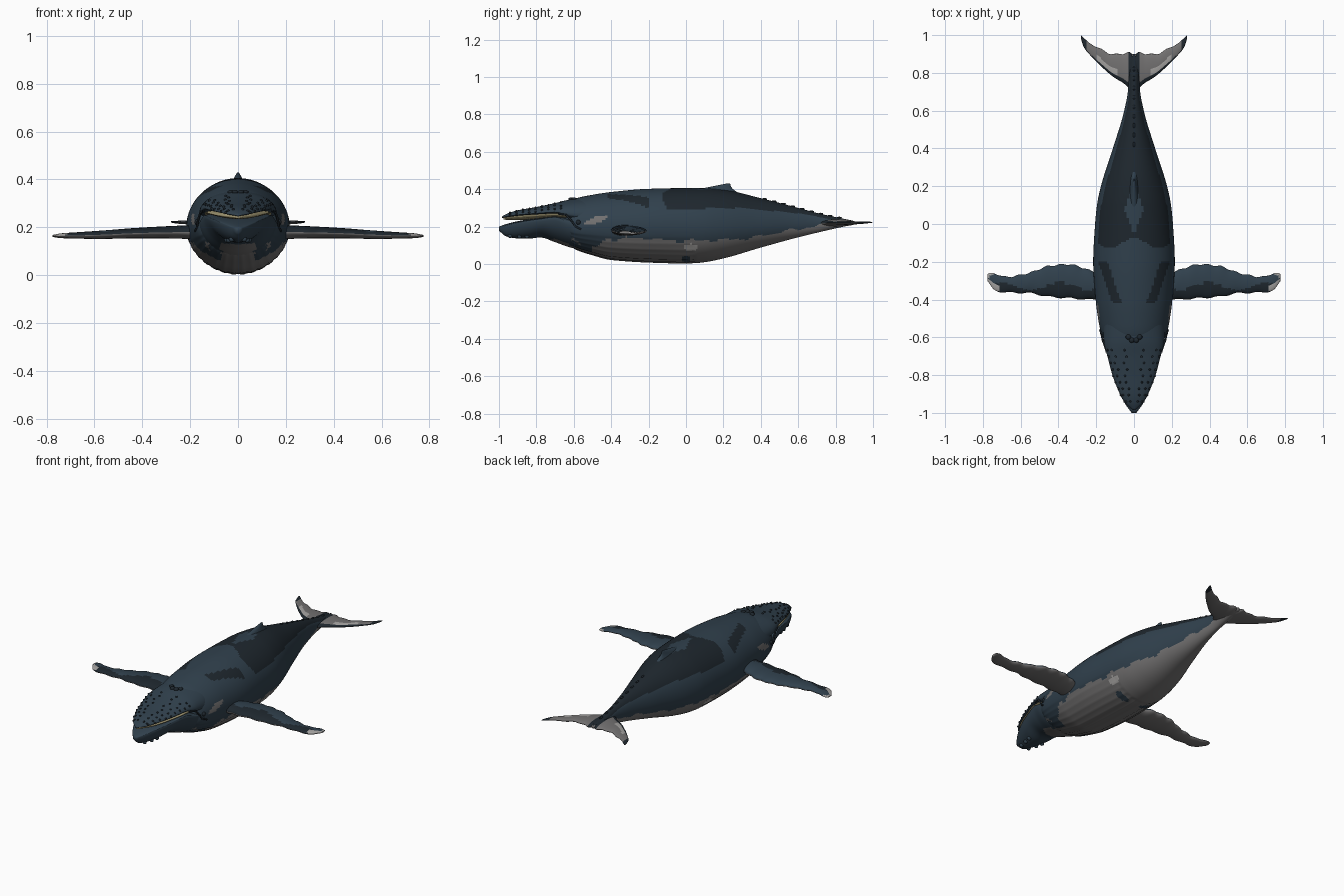
import bpy, bmesh, math, random
from mathutils import Vector

random.seed(4)
cube = bpy.data.objects.get("Cube")
if cube:
    bpy.data.objects.remove(cube)


def material(name, rgb):
    m = bpy.data.materials.new(name)
    m.use_nodes = True
    m.diffuse_color = (*rgb, 1)
    bsdf = m.node_tree.nodes["Principled BSDF"]
    bsdf.inputs["Base Color"].default_value = (*rgb, 1)
    bsdf.inputs["Roughness"].default_value = 0.7
    return m


NAVY, DARK, GREY, PALE, HORN = range(5)
MATS = [material("navy skin", (.03, .052, .074)), material("dark skin", (.013, .02, .027)),
        material("belly grey", (.17, .165, .165)), material("pale patch", (.38, .37, .36)),
        material("baleen", (.38, .33, .18))]


def interp(table, t):
    """Smooth row lookup without overshoot; the first column is the key."""
    t = min(max(t, table[0][0]), table[-1][0])
    i = 0
    while i < len(table) - 2 and t > table[i + 1][0]:
        i += 1
    h = table[i + 1][0] - table[i][0]
    s = (t - table[i][0]) / h

    def slope(j, c):
        return (table[j + 1][c] - table[j][c]) / (table[j + 1][0] - table[j][0])

    def tangent(j, c):
        if j == 0 or j == len(table) - 1:
            return slope(min(j, len(table) - 2), c)
        a, b = slope(j - 1, c), slope(j, c)
        return 2 * a * b / (a + b) if a * b > 0 else 0

    return [(1 + 2 * s) * (1 - s) ** 2 * table[i][c] + s * s * (3 - 2 * s) * table[i + 1][c]
            + h * s * (1 - s) * ((1 - s) * tangent(i, c) - s * tangent(i + 1, c))
            for c in range(1, len(table[0]))]


def finish(name, bm, rule, mirror=False):
    bmesh.ops.recalc_face_normals(bm, faces=bm.faces)
    bm.normal_update()
    for f in bm.faces:
        f.material_index = rule(f.calc_center_median(), f.normal)
        f.smooth = True
    me = bpy.data.meshes.new(name)
    bm.to_mesh(me)
    bm.free()
    for m in MATS:
        me.materials.append(m)
    ob = bpy.data.objects.new(name, me)
    bpy.context.collection.objects.link(ob)
    if mirror:
        ob.modifiers.new("mirror", 'MIRROR')
    return ob


def loft(name, section, t0, t1, rings, sides, rule, mirror=False, ease=False):
    bm = bmesh.new()
    rows = []
    for i in range(rings + 1):
        s = i / rings
        s = (1 - math.cos(math.pi * s)) / 2 if ease else s
        rows.append([bm.verts.new(section(t0 + (t1 - t0) * s, math.tau * k / sides))
                     for k in range(sides)])
    for a, b in zip(rows, rows[1:]):
        for k in range(sides):
            bm.faces.new((a[k], a[k - 1], b[k - 1], b[k]))
    bm.faces.new(rows[0])
    bm.faces.new(rows[-1])
    return finish(name, bm, rule, mirror)


def trunk(table):
    """Cross-section along y: half width, bottom, widest height, top."""
    def section(y, a):
        w, bot, mid, top = interp(table, y)
        s = math.sin(a)
        return Vector((w * math.cos(a), y, mid + s * (top - mid if s > 0 else mid - bot)))
    return section


def blade(table, knob=0):
    """Cross-section along x: front edge, back edge, half thickness, height."""
    def section(x, a):
        front, back, th, z = interp(table, x)
        front += knob * math.sin(x * 60)
        back += knob * math.sin(x * 85)
        return Vector((x, (front + back) / 2 - (back - front) / 2 * math.cos(a),
                       z + th * math.sin(a)))
    return section


def plain(colour):
    return lambda c, n: colour


def spot(c, y, z, ry, rz):
    return ((c.y - y) / ry) ** 2 + ((c.z - z) / rz) ** 2 < 1


# Body with grey belly, dark back and pale side patches
BODY = [(-.67, .11, .14, .21, .29), (-.59, .17, .076, .2, .35), (-.5, .19, .045, .2, .37),
        (-.4, .203, .02, .2, .385), (-.2, .216, .006, .2, .402), (0, .206, .001, .2, .406),
        (.1, .196, .01, .2, .405), (.2, .175, .03, .2, .397), (.4, .112, .088, .21, .352),
        (.6, .052, .143, .218, .3), (.72, .031, .172, .22, .268), (.82, .028, .195, .22, .247),
        (.9, .012, .212, .22, .23)]
WATERLINE = [(-1, .1), (-.82, .12), (-.72, .14), (-.6, .13), (-.5, .085), (-.42, .13), (-.3, .14),
             (0, .125), (.3, .135), (.5, .17), (.7, .203), (.9, .222)]
body_section = trunk(BODY)


def skin(c, n):
    x = abs(c.x)
    line = interp(WATERLINE, c.y)[0] + .006 * math.sin(c.y * 37) + .004 * math.sin(c.y * 71)
    if spot(c, .025, .09, .038, .018):
        return PALE
    if spot(c, 0, .025, .022, .02) and x > .04:
        return NAVY
    if spot(c, -.48, .235 + .3 * (c.y + .48), .06, .018):
        return GREY
    if c.z < line:
        return NAVY if c.y < -.5 and .07 < x < .12 else GREY
    if n.z > .45:
        hump = x < .05 - abs(c.y - .08) * .35
        band = -.42 < c.y < -.2 and abs(x - .233 - .34 * c.y) < .025
        if band or (c.y > -.1 + .03 * math.cos(x * 25) and not hump):
            return DARK
    return NAVY


def pleated(y, a):
    p = body_section(y, a)
    if math.sin(a) < -.35 and y < .05:
        p.z += .0025 * (1 + math.cos(a * 32))
    return p


loft("body", pleated, -.67, .9, 150, 96, skin)

# Head: rostrum, baleen and lower jaw
ROSTRUM = [(-.985, .006, .246, .25, .254), (-.95, .045, .25, .256, .272),
           (-.9, .075, .256, .263, .287), (-.8, .114, .263, .271, .305),
           (-.7, .141, .266, .278, .326), (-.62, .16, .23, .265, .345), (-.5, .165, .2, .25, .36)]
JAW = [(-1, .012, .178, .193, .2), (-.96, .042, .147, .206, .214), (-.9, .075, .137, .221, .229),
       (-.84, .1, .136, .232, .239), (-.78, .119, .142, .24, .247), (-.7, .14, .117, .25, .257),
       (-.63, .158, .092, .225, .25), (-.5, .172, .06, .2, .24)]
BALEEN = [(-.975, .01, .237, .243, .25), (-.9, .07, .235, .25, .262), (-.8, .109, .24, .256, .27),
          (-.7, .136, .245, .262, .276), (-.63, .14, .24, .255, .275)]
rostrum_section, jaw_section = trunk(ROSTRUM), trunk(JAW)
loft("rostrum", rostrum_section, -.985, -.5, 48, 48, plain(NAVY))
loft("lower_jaw", jaw_section, -1, -.5, 48, 48, skin)
loft("baleen", trunk(BALEEN), -.975, -.63, 32, 32, plain(HORN))


# Mouth corner crease
crease = bpy.data.curves.new("mouth_crease", 'CURVE')
crease.dimensions = '3D'
crease.bevel_depth = .005
spline = crease.splines.new('POLY')
path = [(-.68, .144, .268), (-.64, .157, .262), (-.615, .166, .235), (-.59, .171, .2), (-.56, .18, .185)]
spline.points.add(len(path) - 1)
for pt, (y, x, z) in zip(spline.points, path):
    pt.co = (x, y, z, 1)
crease.materials.append(MATS[DARK])
crease_ob = bpy.data.objects.new("mouth_crease", crease)
bpy.context.collection.objects.link(crease_ob)
crease_ob.modifiers.new("mirror", 'MIRROR')


def bumps(name, places, colour, stretch=(1, 1, 1)):
    bm = bmesh.new()
    for p, r in places:
        made = bmesh.ops.create_icosphere(bm, subdivisions=2, radius=r)["verts"]
        bmesh.ops.scale(bm, vec=stretch, verts=made)
        bmesh.ops.translate(bm, vec=p, verts=made)
    finish(name, bm, plain(colour))


# Tubercles on the rostrum and jaw, knuckles on the tail ridge
places = []
for i in range(9):
    y = -.94 + i * .034
    for a in (.3, .75, 1.2):
        a += random.uniform(-.12, .12)
        places += [(rostrum_section(y, b), .006) for b in (a, math.pi - a)]
bumps("rostrum_tubercles", places, DARK)
bumps("chin_knobs", [(jaw_section(y, math.pi * 1.5 + s * .5), .012)
                     for y in (-.94, -.89, -.85) for s in (-1, 1)], NAVY)
bumps("tail_knuckles", [(body_section(.42 + i * .05, math.pi / 2), .009) for i in range(9)],
      DARK, (.7, 1.6, .7))

# Eyes and blowholes
bumps("eyes", [(Vector((s * .168, -.575, .222)), .014) for s in (-1, 1)], DARK)
bumps("blowholes", [(Vector((s * x, y, .347)), .012) for s in (-1, 1)
                    for x, y in ((.012, -.615), (.03, -.598))], DARK, (1.2, 1.2, .8))

# Pectoral flippers
FLIPPER = [(.15, -.39, -.27, .03, .18), (.22, -.4, -.25, .028, .18), (.35, -.392, -.213, .024, .178),
           (.45, -.385, -.222, .021, .175), (.55, -.366, -.257, .018, .17),
           (.68, -.362, -.28, .013, .166), (.74, -.35, -.262, .01, .165), (.775, -.305, -.265, .004, .164)]


def flipper_rule(c, n):
    if n.z < -.1:
        return GREY
    if c.x > .74 + .03 * math.sin(c.y * 60):
        return PALE
    return DARK if c.y < -.33 + .02 * math.sin(c.x * 20) else NAVY


loft("flippers", blade(FLIPPER, .004), .15, .775, 60, 28, flipper_rule, True)

# Tail flukes
FLUKE = [(0, .7, .89, .022, .22), (.03, .72, .91, .018, .22), (.06, .75, .9, .014, .22),
         (.12, .785, .9, .011, .22), (.18, .842, .93, .009, .22), (.235, .895, .956, .007, .221),
         (.265, .935, .985, .005, .222), (.28, .98, 1, .003, .223)]


def fluke_rule(c, n):
    front, back, th, z = interp(FLUKE, c.x)
    depth = (c.y - front) / (back - front)
    if c.x > .25 or (depth < .13 and n.z > -.2) or (c.x < .03 and n.z > 0):
        return DARK
    return PALE if n.z > 0 and depth < .45 and .09 < c.x < .2 else GREY


loft("flukes", blade(FLUKE, .002), 0, .28, 48, 32, fluke_rule, True)

# Dorsal fin, hooked towards the tail
DORSAL = [(.375, 0, .29, .034), (.4, .07, .252, .02), (.415, .14, .24, .012), (.43, .215, .236, .003)]


def dorsal_section(z, a):
    front, back, w = interp(DORSAL, z)
    return Vector((w * math.sin(a), (front + back) / 2 + (back - front) / 2 * math.cos(a), z))


loft("dorsal_fin", dorsal_section, .375, .43, 14, 28, plain(NAVY))
